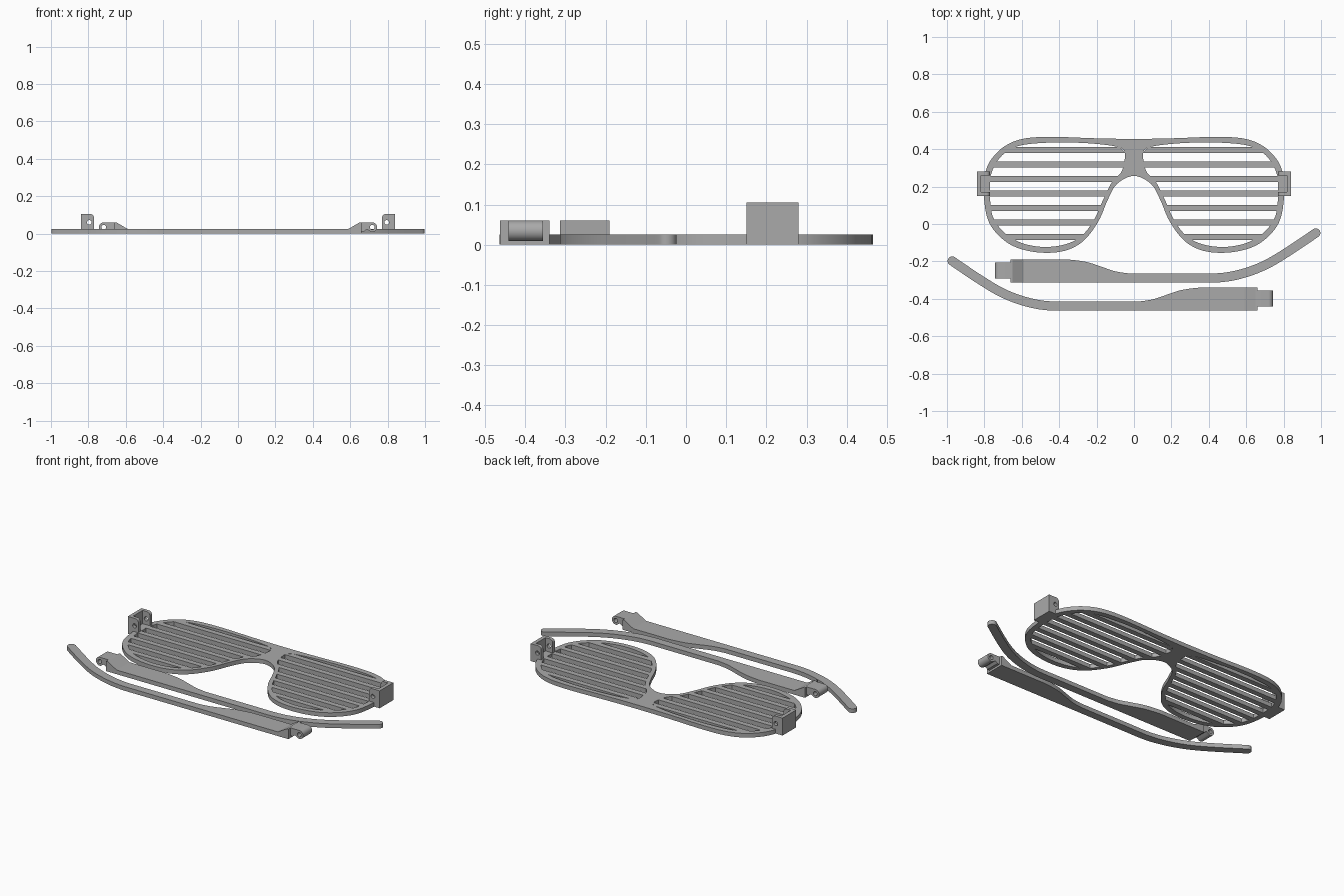
import bpy, bmesh, math
from mathutils import Vector

cube = bpy.data.objects.get("Cube")
if cube:
    bpy.data.objects.remove(cube)

grey = bpy.data.materials.new("plain_grey")
grey.use_nodes = True
GREY = (0.4, 0.4, 0.4, 1)
grey.diffuse_color = GREY
grey.node_tree.nodes["Principled BSDF"].inputs["Base Color"].default_value = GREY


def smooth(pts, closed=False, steps=6):
    """Catmull-Rom samples through 2D points."""
    p = [Vector(q) for q in pts]
    n = len(p)
    out = []
    for i in range(n if closed else n - 1):
        if closed:
            a, b, c, d = (p[(i + k) % n] for k in (-1, 0, 1, 2))
        else:
            a, b, c, d = p[max(i - 1, 0)], p[i], p[i + 1], p[min(i + 2, n - 1)]
        for s in range(steps):
            t = s / steps
            out.append(b + (c - a) * t / 2 + (2 * a - 5 * b + 4 * c - d) * t * t / 2
                       + (3 * b - a - 3 * c + d) * t ** 3 / 2)
    return out if closed else out + [p[-1]]


def arc(cx, cy, r, start, end, n=16):
    return [Vector((cx + r * math.cos(math.radians(start + (end - start) * i / n)),
                    cy + r * math.sin(math.radians(start + (end - start) * i / n))))
            for i in range(n + 1)]


def prism(name, loops, lo, hi, upright=False, flip=1, shift=0):
    """Extrude outlines with holes, along z or (upright) along y."""
    cu = bpy.data.curves.new(name, 'CURVE')
    cu.dimensions = '2D'
    cu.fill_mode = 'BOTH'
    cu.extrude = (hi - lo) / 2
    for loop in loops:
        sp = cu.splines.new('POLY')
        sp.points.add(len(loop) - 1)
        for pt, co in zip(sp.points, loop):
            pt.co = (co[0], co[1], 0, 1)
        sp.use_cyclic_u = True
    ob = bpy.data.objects.new(name, cu)
    bpy.context.collection.objects.link(ob)
    bpy.ops.object.select_all(action='DESELECT')
    ob.select_set(True)
    bpy.context.view_layer.objects.active = ob
    bpy.ops.object.convert(target='MESH')
    ob = bpy.context.object
    bm = bmesh.new()
    bm.from_mesh(ob.data)
    bmesh.ops.remove_doubles(bm, verts=bm.verts, dist=1e-5)
    mid = (lo + hi) / 2
    for v in bm.verts:
        x, y, z = v.co
        y, z = (z + mid, y) if upright else (y, z + mid)
        v.co = (flip * x, y + shift, z)
    bmesh.ops.recalc_face_normals(bm, faces=bm.faces)
    bm.to_mesh(ob.data)
    bm.free()
    ob.data.materials.clear()
    ob.data.materials.append(grey)
    bpy.ops.object.shade_smooth_by_angle(angle=math.radians(30))
    return ob


def rect(x0, x1, y0, y1):
    return [(x0, y0), (x1, y0), (x1, y1), (x0, y1)]


T = 0.025  # sheet thickness

# Frame rim with two lens openings
half = [(0.2, .458), (.45, .466), (.6, .454), (.7, .41), (.77, .335), (.8, .25), (.802, .14),
        (.78, .02), (.72, -.065), (.63, -.125), (.5, -.153), (.37, -.143), (.27, -.09),
        (.19, .015), (.14, .13), (.09, .215)]
outer = smooth([(0, .455)] + half + [(0, .257)] + [(-x, y) for x, y in reversed(half)], True)
lens = smooth([(.052, .39), (.052, .33), (.07, .275), (.12, .22), (.165, .13), (.215, .02),
               (.285, -.068), (.38, -.112), (.5, -.122), (.615, -.096), (.7, -.04), (.755, .04),
               (.77, .14), (.77, .24), (.735, .33), (.67, .395), (.58, .425), (.42, .436),
               (.25, .432), (.1, .415)], True)
prism("frame_rim", [outer, lens, [(-p.x, p.y) for p in lens]], 0, T)


def span(y):
    """Left and right edge of the lens opening at height y."""
    xs = []
    for a, b in zip(lens, lens[1:] + lens[:1]):
        if (a.y - y) * (b.y - y) <= 0 and a.y != b.y:
            xs.append(a.x + (b.x - a.x) * (y - a.y) / (b.y - a.y))
    return min(xs) - .008, max(xs) + .008


# Shutter slats and hinge brackets on both sides
for flip, side in ((1, "left"), (-1, "right")):
    for i in range(7):
        y = .395 - .0775 * i
        (a, b), (c, d) = span(y - .0165), span(y + .0165)
        prism(f"{side}_slat_{i + 1}", [[(a, y - .0165), (b, y - .0165), (d, y + .0165), (c, y + .0165)]],
              0, T, flip=flip)
    ear = [(.84, 0), (.84, .105)] + arc(.79, .085, .02, 90, 180, 8) + [(.77, 0)]
    for part, y in (("front", .15), ("back", .26)):
        prism(f"{side}_{part}_hinge_ear", [ear, arc(.795, .06, .0125, 0, 345, 23)],
              y, y + .02, True, flip)
    prism(f"{side}_hinge_wall", [rect(.818, .84, .15, .28)], 0, .105, flip=flip)
    prism(f"{side}_hinge_base", [rect(.77, .84, .15, .28)], 0, T, flip=flip)

# Temple arm outline: wide plate, narrow bar and curved, round-ended tip
R = .0245
path = smooth([(.1, -.2885), (.3, -.2885), (.46, -.287), (.58, -.265), (.7, -.22),
               (.82, -.15), (.972, -.048)])
lower, upper = [], []
for i, p in enumerate(path):
    d = (path[min(i + 1, len(path) - 1)] - path[max(i - 1, 0)]).normalized()
    n = Vector((-d.y, d.x)) * R
    lower.append(p - n)
    upper.append(p + n)
ang = math.degrees(math.atan2(d.y, d.x))
tip = arc(path[-1].x, path[-1].y, R, ang - 90, ang + 90, 12)
shoulder = smooth([(-.03, -.264), (-.1, -.253), (-.17, -.23), (-.25, -.204), (-.34, -.191), (-.4, -.19)])
plate = [(-.66, -.313)] + lower[:-1] + tip + upper[-2::-1] + shoulder + [(-.66, -.19)]

# Raised hinge end and knuckle in side profile
wedge = [(-.66, 0), (-.59, 0), (-.59, T), (-.65, .06), (-.66, .06)]
knuckle = [(-.65, .06)] + arc(-.718, .0345, .0255, 90, 290) + [(-.69, .024), (-.675, .012), (-.65, .012)]
pin_hole = arc(-.718, .0345, .0125, 0, 345, 23)

for flip, shift, side in ((1, 0, "right"), (-1, -.15, "left")):
    prism(f"{side}_temple_arm", [plate], 0, T, flip=flip, shift=shift)
    prism(f"{side}_temple_end", [wedge], -.313, -.19, True, flip, shift)
    prism(f"{side}_temple_knuckle", [knuckle, pin_hole], -.292, -.206, True, flip, shift)
